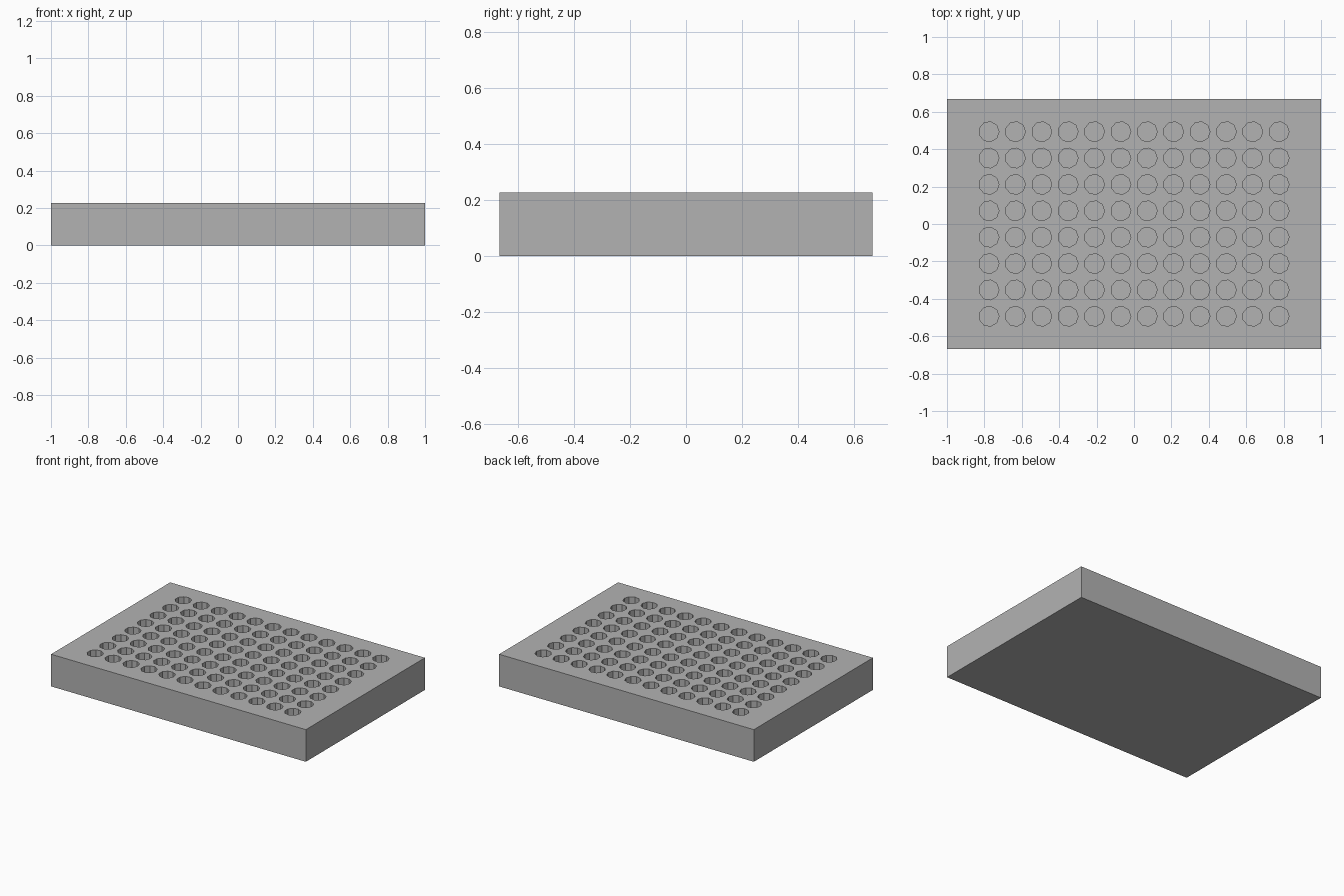
import bpy, bmesh
from math import pi
from mathutils import Matrix

default = bpy.data.objects.get("Cube")
if default:
    bpy.data.objects.remove(default, do_unlink=True)

LENGTH, WIDTH, HEIGHT = 2.0, 1.335, 0.228
COLUMNS, ROWS, PITCH = 12, 8, 0.141
WELL_RADIUS, WELL_DEPTH, WELL_SIDES = 0.0537, 0.167, 9


def make_material(name, value):
    mat = bpy.data.materials.new(name)
    mat.use_nodes = True
    colour = (value, value, value, 1)
    mat.diffuse_color = colour
    mat.node_tree.nodes["Principled BSDF"].inputs["Base Color"].default_value = colour
    return mat


def make_object(name, bm, mat):
    mesh = bpy.data.meshes.new(name)
    bm.to_mesh(mesh)
    bm.free()
    mesh.materials.append(mat)
    obj = bpy.data.objects.new(name, mesh)
    bpy.context.collection.objects.link(obj)
    return obj


grey = make_material("plain grey", 0.45)

# Solid rectangular block
bm = bmesh.new()
bmesh.ops.create_cube(bm, size=1, matrix=Matrix.Translation((0, 0, HEIGHT / 2))
                      @ Matrix.Diagonal((LENGTH, WIDTH, HEIGHT, 1)))
plate = make_object("well_plate", bm, grey)

# Grid of faceted cylinders that cut the wells
bm = bmesh.new()
clearance = 0.05
cut_height = WELL_DEPTH + clearance
z = HEIGHT - WELL_DEPTH + cut_height / 2
for i in range(COLUMNS):
    for j in range(ROWS):
        x = (i - (COLUMNS - 1) / 2) * PITCH
        y = (j - (ROWS - 1) / 2) * PITCH
        # One corner of every well points towards +x
        bmesh.ops.create_cone(bm, cap_ends=True, segments=WELL_SIDES,
                              radius1=WELL_RADIUS, radius2=WELL_RADIUS, depth=cut_height,
                              matrix=Matrix.Translation((x, y, z)) @ Matrix.Rotation(-pi / 2, 4, "Z"))
cutter = make_object("well_cutter", bm, grey)
cutter.hide_render = True

# Cut the wells and keep only the finished plate
cut = plate.modifiers.new("wells", "BOOLEAN")
cut.operation = "DIFFERENCE"
cut.solver = "EXACT"
cut.object = cutter
bpy.context.view_layer.objects.active = plate
plate.select_set(True)
bpy.ops.object.modifier_apply(modifier=cut.name)
bpy.data.objects.remove(cutter, do_unlink=True)
